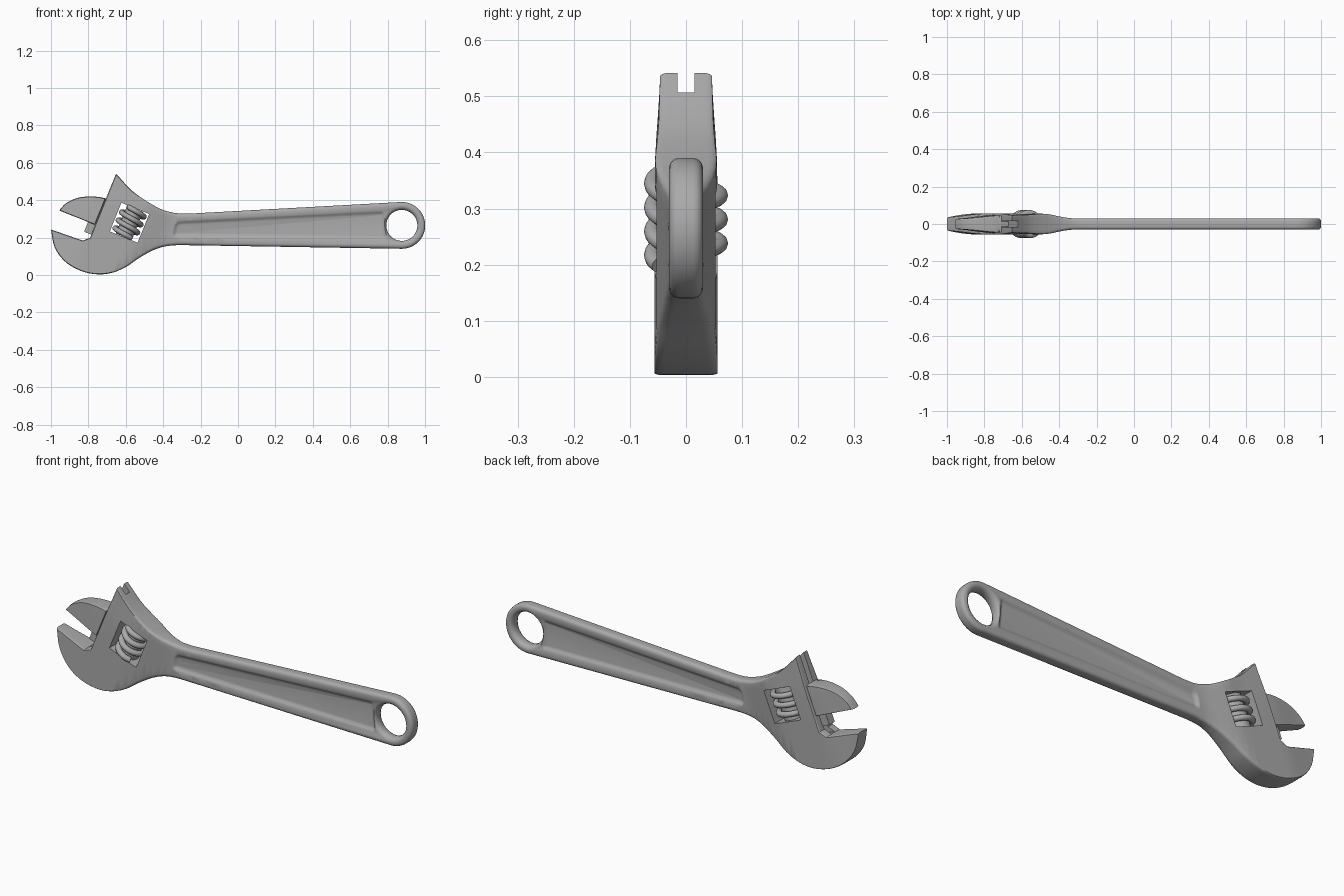
import bpy, bmesh
from math import sin, cos, pi, radians
from mathutils import Vector

cube = bpy.data.objects.get("Cube")
if cube:
    bpy.data.objects.remove(cube, do_unlink=True)

steel = bpy.data.materials.new("brushed_steel")
steel.use_nodes = True
GREY = (0.4, 0.4, 0.4, 1)
steel.diffuse_color = GREY
steel.node_tree.nodes["Principled BSDF"].inputs["Base Color"].default_value = GREY

# Head frame: s runs across the rail toward the handle, v runs up the rail
CORNER = Vector((-0.652, 0.542))
S_DIR = Vector((0.927, -0.375))
V_DIR = Vector((0.375, 0.927))


def head(s, v):
    return CORNER + S_DIR * s + V_DIR * v


def local(p):
    d = Vector(p) - CORNER
    return d.dot(S_DIR), d.dot(V_DIR)


def ramp(a, b, t):
    t = min(1, max(0, (t - a) / (b - a)))
    return t * t * (3 - 2 * t)


def spline(points, n=5):
    """Smooth open path through the points."""
    p = [Vector(q) for q in points]
    p = [2 * p[0] - p[1]] + p + [2 * p[-1] - p[-2]]
    out = []
    for a, b, c, d in zip(p, p[1:], p[2:], p[3:]):
        for i in range(n):
            t = i / n
            out.append((2 * b + (c - a) * t + (2 * a - 5 * b + 4 * c - d) * t**2
                        + (3 * b - a - 3 * c + d) * t**3) / 2)
    return out + [p[-2]]


def arc(center, r, a0, a1, n):
    return [Vector(center) + r * Vector((cos(a), sin(a)))
            for a in (radians(a0 + (a1 - a0) * i / n) for i in range(n + 1))]


def inset(outline, amount, weight):
    out = []
    for i, p in enumerate(outline):
        e1 = (p - outline[i - 1]).normalized()
        e2 = (outline[(i + 1) % len(outline)] - p).normalized()
        n1, n2 = Vector((-e1.y, e1.x)), Vector((-e2.y, e2.x))
        out.append(p + (n1 + n2) / max(0.4, 1 + n1.dot(n2)) * amount * weight(p))
    return out


def finish(name, bm):
    bmesh.ops.recalc_face_normals(bm, faces=bm.faces)
    mesh = bpy.data.meshes.new(name)
    bm.to_mesh(mesh)
    bm.free()
    ob = bpy.data.objects.new(name, mesh)
    bpy.context.collection.objects.link(ob)
    mesh.materials.append(steel)
    return ob


def loft(name, outline, layers, weight=lambda p: 1, thickness=None, cuts=()):
    """Stack inset copies of a front outline along y and close both ends."""
    bm = bmesh.new()
    rings = [[bm.verts.new((p.x, y, p.y)) for p in inset(outline, d, weight)]
             for d, y in layers]
    for a, b in zip(rings, rings[1:]):
        for i in range(len(a)):
            bm.faces.new((a[i - 1], a[i], b[i], b[i - 1]))
    bm.faces.new(rings[0])
    bm.faces.new(rings[-1])
    if thickness:
        bmesh.ops.triangulate(bm, faces=bm.faces)
        for origin, normal in cuts:
            bmesh.ops.bisect_plane(bm, geom=bm.verts[:] + bm.edges[:] + bm.faces[:],
                                   plane_co=(origin.x, 0, origin.y),
                                   plane_no=(normal.x, 0, normal.y), dist=1e-5)
        for v in bm.verts:
            extra = thickness((v.co.x, v.co.z)) - layers[-1][1]
            v.co.y += extra * (1 if v.co.y > 0 else -1)
    return finish(name, bm)


def rounded(r, half, steps=4):
    """Layers of a slab with rounded front and back edges."""
    side = [(r * (1 - cos(a)), half - r + r * sin(a))
            for a in (pi / 2 * i / steps for i in range(steps + 1))]
    return [(d, -y) for d, y in reversed(side)] + side


def block(name, s0, s1, v0, v1, half):
    return loft(name, [head(s0, v0), head(s1, v0), head(s1, v1), head(s0, v1)],
                [(0, -half), (0, half)])


def carve(ob, cutter):
    mod = ob.modifiers.new("carve", "BOOLEAN")
    mod.operation, mod.object, mod.solver = "DIFFERENCE", cutter, "EXACT"
    bpy.context.view_layer.objects.active = ob
    bpy.context.view_layer.update()
    bpy.ops.object.modifier_apply(modifier=mod.name)
    bpy.data.objects.remove(cutter, do_unlink=True)


def head_thickness(p):
    s, v = local(p)
    t = 0.034 + 0.022 * ramp(-0.24, 0.02, s)
    t -= 0.010 * ramp(-0.2, 0.02, v) * (1 - ramp(0.1, 0.25, s))
    return t + (0.03 - t) * ramp(0.2, 0.4, s)


# Body: fixed jaw, head, handle and hanging eye in one forging
EYE = (0.876, 0.265)
belly = spline([(-1, 0.243), (-0.98, 0.147), (-0.925, 0.072), (-0.845, 0.024),
                (-0.76, 0.004), (-0.68, 0.01), (-0.6, 0.042), (-0.525, 0.093),
                (-0.44, 0.138), (-0.35, 0.158), (-0.2, 0.158)])
shoulder = spline([(-0.15, 0.334), (-0.28, 0.328), (-0.36, 0.336), (-0.44, 0.366),
                   (-0.56, 0.445), CORNER])
outline = belly + arc(EYE, 0.125, -91, 93, 32) + shoulder
outline += [head(0, -0.37), Vector((-0.83, 0.184))]
cuts = [(head(0.03 * i, 0), S_DIR) for i in range(-6, 15)]
cuts += [(head(0, -0.04 * i), V_DIR) for i in range(1, 6)]
body = loft("wrench_body", outline, rounded(0.017, 0.03),
            lambda p: 0.2 + 0.8 * ramp(0.1, 0.4, local(p)[0]), head_thickness, cuts)

# Hanging hole with rounded lips
flare = [(-0.026, -0.05), (-0.016, -0.03), (-0.006, -0.024), (0, -0.012)]
flare += [(d, -y) for d, y in reversed(flare)]
carve(body, loft("hole_cutter", arc(EYE, 0.083, 0, 350, 35), flare))

# Shallow panel on both faces of the handle
panel = (arc((-0.325, 0.225), 0.022, 180, 270, 5) + arc((0.775, 0.207), 0.018, 270, 360, 5)
         + arc((0.765, 0.322), 0.018, 0, 90, 5) + arc((-0.305, 0.252), 0.035, 95, 180, 6))
for side in (-1, 1):
    carve(body, loft("panel_cutter", panel,
                     [(-0.004, side * 0.04), (-0.004, side * 0.031), (0.004, side * 0.026),
                      (0.012, side * 0.02), (0.02, side * 0.018)]))

# Screw window and jaw slot
carve(body, block("window_cutter", 0.085, 0.245, -0.299, -0.134, 0.2))
carve(body, block("slot_cutter", -0.05, 0.042, -0.395, 0.05, 0.015))

# Sliding jaw with its neck and tongue
crown = spline([head(-0.002, -0.143), (-0.755, 0.418), (-0.81, 0.419), (-0.865, 0.41),
                (-0.92, 0.383), (-0.956, 0.345)])
jaw = loft("sliding_jaw", crown + [head(-0.07, -0.296), head(-0.002, -0.296)],
           rounded(0.028, 0.04),
           lambda p: 0.1 + 0.9 * ramp(-0.296, -0.2, local(p)[1]) * ramp(0, -0.03, -0.03 - local(p)[0])
           if local(p)[0] < -0.005 else 0.1,
           lambda p: head_thickness(p) - 0.008,
           [(head(-0.03 * i, 0), S_DIR) for i in range(1, 8)])
neck = block("jaw_neck", -0.042, -0.001, -0.352, -0.2, 0.022)
tongue = block("jaw_tongue", -0.02, 0.04, -0.352, -0.15, 0.0145)

# Worm screw: core plus helical thread along the rail
TURNS, TOP, PITCH, STEPS = 3.2, -0.146, 0.046, 96


def on_screw(angle, radius, v):
    p = head(0.165 + radius * sin(angle), v)
    return Vector((p.x, -radius * cos(angle), p.y))


bm = bmesh.new()
ends = [[bm.verts.new(on_screw(2 * pi * i / 32, 0.046, v)) for i in range(32)]
        for v in (-0.136, -0.297)]
for i in range(32):
    bm.faces.new((ends[0][i - 1], ends[0][i], ends[1][i], ends[1][i - 1]))
for ring in ends:
    bm.faces.new(ring)
core = finish("screw_core", bm)

bm = bmesh.new()
rings = []
for k in range(STEPS + 1):
    turn = TURNS * k / STEPS - 0.1
    rings.append([bm.verts.new(on_screw(2 * pi * turn, 0.06 + 0.015 * cos(b),
                                        TOP - PITCH * turn + 0.014 * sin(b)))
                  for b in (2 * pi * j / 12 for j in range(12))])
for a, b in zip(rings, rings[1:]):
    for j in range(12):
        bm.faces.new((a[j - 1], a[j], b[j], b[j - 1]))
bm.faces.new(rings[0])
bm.faces.new(rings[-1])
thread = finish("screw_thread", bm)

# Smooth shading with crisp corners
for ob in (body, jaw, neck, tongue, core, thread):
    bpy.ops.object.select_all(action="DESELECT")
    ob.select_set(True)
    bpy.context.view_layer.objects.active = ob
    bpy.ops.object.shade_smooth_by_angle(angle=radians(35))
